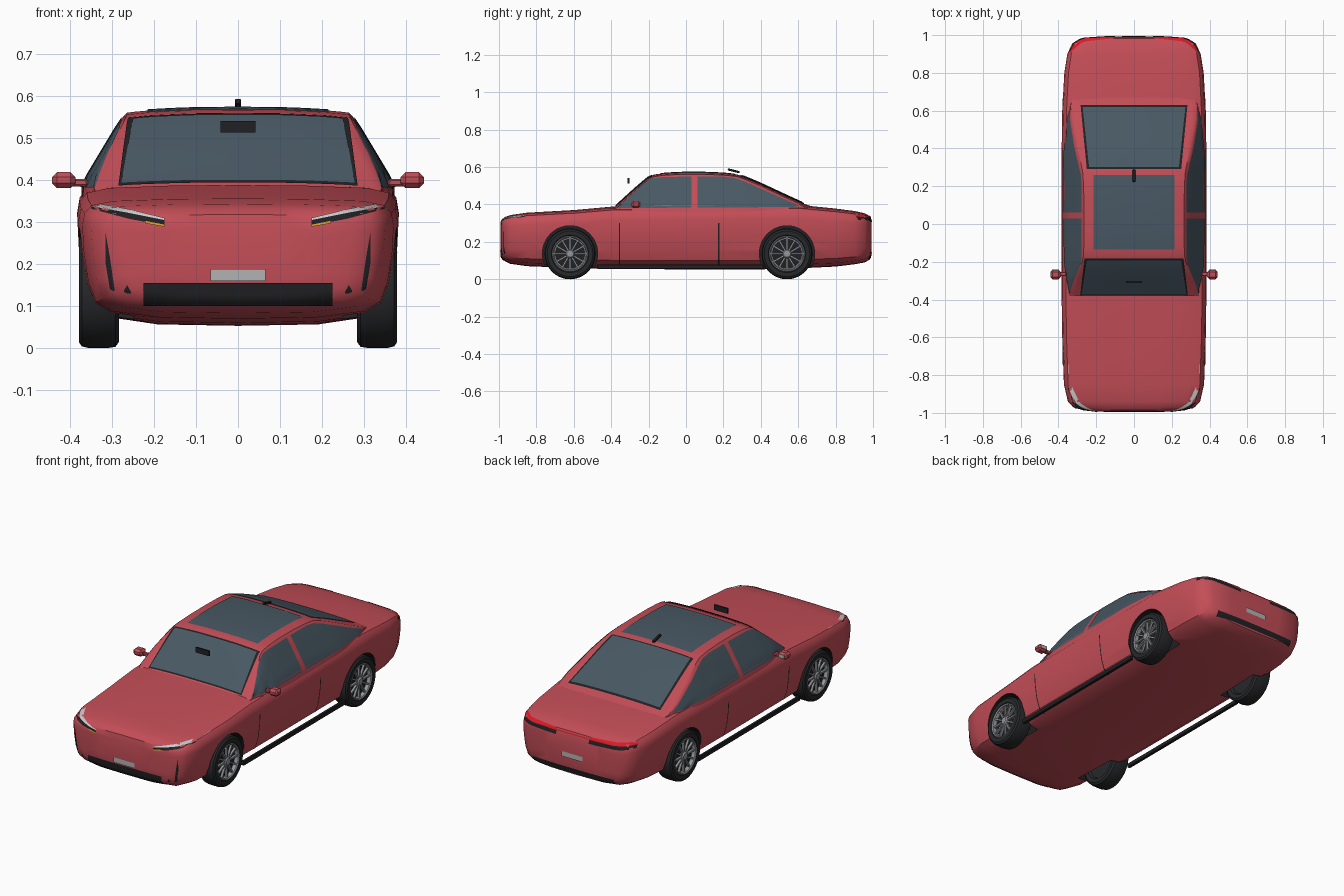
import bpy, bmesh, math
from mathutils import Vector, Matrix
from mathutils.bvhtree import BVHTree

if "Cube" in bpy.data.objects:
    bpy.data.objects.remove(bpy.data.objects["Cube"])


def material(name, *rgb):
    m = bpy.data.materials.new(name)
    m.diffuse_color = (*rgb, 1)
    m.use_nodes = True
    m.node_tree.nodes["Principled BSDF"].inputs["Base Color"].default_value = m.diffuse_color
    return m


RED = material("paint", .55, .075, .095)
GLASS = material("glass", .065, .098, .125)
BLACK = material("black_trim", .015, .015, .017)
TYRE = material("rubber", .02, .021, .023)
METAL = material("alloy", .3, .31, .33)
WHITE = material("lamp_white", .85, .85, .85)
LIGHT = material("plate_grey", .45, .45, .45)
AMBER = material("amber", .7, .35, .02)
LAMP = material("tail_red", .7, .01, .02)


def finish(name, bm, mat, angle=35, recalc=True):
    if recalc:
        bmesh.ops.recalc_face_normals(bm, faces=bm.faces)
    me = bpy.data.meshes.new(name)
    bm.to_mesh(me)
    bm.free()
    ob = bpy.data.objects.new(name, me)
    bpy.context.collection.objects.link(ob)
    me.materials.append(mat)
    smooth(ob, angle)
    return ob


def smooth(ob, angle):
    bpy.ops.object.select_all(action='DESELECT')
    ob.select_set(True)
    bpy.context.view_layer.objects.active = ob
    bpy.ops.object.shade_smooth_by_angle(angle=math.radians(angle))


def loft(rings):
    # closed rings joined by quads, capped at both ends
    bm = bmesh.new()
    rs = [[bm.verts.new(p) for p in r] for r in rings]
    n = len(rs[0])
    for a, b in zip(rs, rs[1:]):
        for i in range(n):
            bm.faces.new((a[i], a[(i + 1) % n], b[(i + 1) % n], b[i]))
    bm.faces.new(rs[0])
    bm.faces.new(rs[-1][::-1])
    bmesh.ops.recalc_face_normals(bm, faces=bm.faces)
    return bm


def mirrored(half):
    # half section from bottom centre to top centre -> full ring
    return half + [(-x, y, z) for x, y, z in half[-2:0:-1]]


def box(name, c, size, mat, bevel=0, rot=0, sides=(1,)):
    bm = bmesh.new()
    for s in sides:
        m = (Matrix.Translation((c[0] * s, c[1], c[2])) @ Matrix.Rotation(rot, 4, 'X')
             @ Matrix.Diagonal((*size, 1)))
        bmesh.ops.create_cube(bm, size=1, matrix=m)
    if bevel:
        bmesh.ops.bevel(bm, geom=bm.edges[:], offset=bevel, segments=1, affect='EDGES')
    return finish(name, bm, mat)


# Lower body: cross sections along the length (y, half width, bottom, top)
SECTIONS = [(-.992, .17, .16, .29), (-.986, .27, .115, .318), (-.97, .322, .098, .332),
            (-.94, .35, .083, .343), (-.85, .371, .07, .356), (-.6, .38, .06, .370),
            (-.4, .383, .055, .388), (0, .383, .053, .394), (.4, .383, .053, .4),
            (.6, .38, .058, .398), (.8, .369, .068, .378), (.9, .353, .08, .365),
            (.955, .328, .09, .353), (.982, .285, .105, .338), (.992, .17, .15, .31)]
PROFILE = [(0, 0), (.5, .01), (.8, .06), (.91, .14), (.96, .3), (.99, .55), (1, .78),
           (.985, .88), (.94, .945), (.8, .98), (.4, .997), (0, 1)]
bm = loft([mirrored([(u * w, y, lo + v * (hi - lo)) for u, v in PROFILE])
           for y, w, lo, hi in SECTIONS])
trees = [BVHTree.FromBMesh(bm)]
body = finish("body", bm, RED)

# Cabin: roof line (y, z) with sides leaning inward
ROOF = [(-.4, .375), (-.37, .396), (-.28, .478), (-.2, .547), (-.17, .56), (-.12, .567),
        (-.03, .572), (.1, .572), (.2, .568), (.27, .561), (.31, .548), (.4, .51), (.55, .44),
        (.63, .404), (.69, .384)]


def side_x(y, z):
    return .375 - .6 * max(0, z - .385) - .035 * ((y - .12) / .5) ** 4


def cabin_ring(y, top):
    edge = top - .012
    half = [(0, y, .34)]
    for t in (0, .25, .5, .75, .93):
        z = .34 + (edge - .34) * t
        half.append((side_x(y, z), y, z))
    w = side_x(y, edge)
    half += [(f * w, y, top - .012 * f ** 3) for f in (.98, .92, .75, .4, 0)]
    return mirrored(half)


bm = loft([cabin_ring(y, z) for y, z in ROOF])
trees.append(BVHTree.FromBMesh(bm))
finish("cabin", bm, RED)

# Wheel wells cut out of the body
WHEELS = [(s, y) for s in (1, -1) for y in (-.62, .54)]
bm = bmesh.new()
for s, y in WHEELS:
    bmesh.ops.create_cone(bm, cap_ends=True, segments=48, radius1=.148, radius2=.148, depth=.2,
                          matrix=Matrix.Translation((s * .35, y, .138)) @ Matrix.Rotation(math.pi / 2, 4, 'Y'))
cutter = finish("wheel_well_cutter", bm, BLACK)
cutter.hide_render = True
mod = body.modifiers.new("wells", 'BOOLEAN')
mod.operation, mod.object, mod.solver, mod.material_mode = 'DIFFERENCE', cutter, 'EXACT', 'TRANSFER'
bpy.context.view_layer.objects.active = body
bpy.ops.object.modifier_apply(modifier="wells")
smooth(body, 35)
bpy.data.objects.remove(cutter)

# Thin panels projected on the bodywork; columns are (a, low, high)
VIEWS = {'front': lambda a, b: ((a, -3, b), (0, 1, 0)), 'back': lambda a, b: ((a, 3, b), (0, -1, 0)),
         'side': lambda a, b: ((3, a, b), (-1, 0, 0)), 'top': lambda a, b: ((b, a, 3), (0, 0, -1))}


def panel(name, view, cols, mat, off=.003, sides=(1, -1), sub=4, nb=6):
    fine = [tuple(p + (q - p) * k / sub for p, q in zip(c, d))
            for c, d in zip(cols, cols[1:]) for k in range(sub)] + [cols[-1]]
    bm = bmesh.new()
    for s in sides:
        rows = []
        for a, lo, hi in fine:
            row = []
            for j in range(nb + 1):
                o, d = (Vector(p) for p in VIEWS[view](a, lo + (hi - lo) * j / nb))
                o.x *= s
                d.x *= s
                hits = [h for h in (t.ray_cast(o, d) for t in trees) if h[0]]
                h = min(hits, key=lambda h: h[3]) if hits else None
                row.append(bm.verts.new(h[0] - d * off) if h else None)
            rows.append(row)
        for r, q in zip(rows, rows[1:]):
            for j in range(nb):
                vs = (r[j], r[j + 1], q[j + 1], q[j])
                if all(vs):
                    f = bm.faces.new(vs)
                    f.normal_update()
                    if f.normal.dot(d) > 0:
                        f.normal_flip()
    bmesh.ops.delete(bm, geom=[v for v in bm.verts if not v.link_faces], context='VERTS')
    return finish(name, bm, mat, recalc=False)


# Glass and its black frames
panel("windscreen_frame", 'top', [(-.378, -.285, .285), (-.182, -.262, .262)], BLACK, .004, (1,), 8, 10)
panel("windscreen", 'top', [(-.373, -.278, .278), (-.194, -.25, .25)], GLASS, .007, (1,), 8, 10)
panel("rear_window_frame", 'top', [(.292, -.25, .25), (.63, -.283, .283)], BLACK, .004, (1,), 8, 10)
panel("rear_window", 'top', [(.302, -.238, .238), (.62, -.272, .272)], GLASS, .007, (1,), 8, 10)
panel("sunroof", 'top', [(-.135, -.215, .215), (.26, -.215, .215)], GLASS, .003, (1,), 10, 10)
panel("front_side_window", 'side', [(-.365, .382, .388), (-.33, .382, .418), (-.26, .382, .484), (-.21, .382, .526),
      (-.18, .382, .54), (-.13, .382, .546), (.03, .384, .55)], GLASS)
panel("rear_side_window", 'side', [(.062, .384, .55), (.2, .384, .549), (.26, .384, .542), (.32, .384, .52),
      (.45, .386, .462), (.6, .388, .396)], GLASS)

# Door seams and sills
for i, y in enumerate((-.355, .175)):
    panel(f"door_seam_{i}", 'side', [(y - .003, .08, .3), (y + .003, .08, .3)], BLACK, .002, sub=1, nb=10)
box("sill", (.36, -.03, .067), (.018, .89, .024), BLACK, .003, sides=(1, -1))

# Front lamps, grille, vents and plate
panel("headlamp_housing", 'front', [(.175, .292, .306), (.26, .308, .326), (.35, .332, .342)], BLACK)
panel("headlamp_strip", 'front', [(.175, .305, .31), (.26, .322, .331), (.35, .338, .347)], WHITE, .005)
panel("indicator", 'front', [(.175, .289, .294), (.22, .297, .303)], AMBER, .005)
panel("lower_grille", 'front', [(-.225, .1, .155), (.225, .1, .155)], BLACK, .004, (1,), 16)
panel("corner_vent", 'front', [(.294, .135, .14), (.305, .14, .215), (.316, .205, .278)], BLACK)
panel("small_vent", 'front', [(.255, .13, .134), (.264, .13, .15), (.272, .134, .137)], BLACK)
panel("front_plate", 'front', [(-.065, .16, .188), (.065, .16, .188)], LIGHT, .006, (1,))

# Rear lamps, diffuser and plate
panel("tail_lamp", 'back', [(0, .325, .331), (.1, .325, .331), (.11, .325, .339), (.25, .329, .343),
      (.34, .335, .347)], LAMP, .004)
panel("tail_lamp_housing", 'back', [(.1, .305, .325), (.25, .309, .329), (.342, .318, .336)], BLACK)
panel("rear_diffuser", 'back', [(-.25, .112, .142), (.25, .112, .142)], BLACK, .004, (1,), 16)
panel("rear_plate", 'back', [(-.065, .195, .223), (.065, .195, .223)], LIGHT, .006, (1,))

# Roof fin, interior-style mirror plate and door mirrors
box("roof_fin", (0, .255, .58), (.014, .065, .012), BLACK, .002, -.25)
box("centre_mirror", (0, -.308, .527), (.083, .01, .028), BLACK)
box("door_mirror", (.415, -.268, .4), (.056, .05, .038), RED, .012, sides=(1, -1))
box("mirror_stalk", (.38, -.265, .394), (.045, .022, .018), RED, .004, sides=(1, -1))
box("mirror_glass", (.415, -.243, .4), (.036, .004, .02), LIGHT, sides=(1, -1))


# Wheels: turned tyre and rim, spokes and hub (x outward)
def turned(name, s, y, prof, mat, seg=40):
    rings = [[(s * x, y + r * math.cos(2 * math.pi * k / seg), .136 + r * math.sin(2 * math.pi * k / seg))
              for k in range(seg)] for x, r in prof]
    return finish(name, loft(rings), mat)


for s, y in WHEELS:
    tag = ("front" if y < 0 else "rear") + ("_left" if s > 0 else "_right")
    turned("tyre_" + tag, s, y, [(.3, .09), (.286, .1), (.284, .122), (.292, .133), (.31, .136), (.355, .136),
                                 (.372, .132), (.379, .122), (.378, .1), (.372, .094), (.352, .09)], TYRE)
    turned("rim_" + tag, s, y, [(.35, .092), (.374, .096), (.377, .093), (.374, .088), (.355, .085)], METAL)
    turned("brake_disc_" + tag, s, y, [(.35, .08), (.357, .08)], BLACK)
    turned("hub_" + tag, s, y, [(.35, .024), (.37, .024), (.376, .018), (.377, .008)], METAL, 20)
    bm = bmesh.new()
    for k in range(12):
        m = (Matrix.Translation((s * .364, y, .136)) @ Matrix.Rotation(k * math.pi / 6, 4, 'X')
             @ Matrix.Translation((0, .053, 0)) @ Matrix.Diagonal((.012, .074, .009, 1)))
        bmesh.ops.create_cube(bm, size=1, matrix=m)
    finish("spokes_" + tag, bm, METAL)
